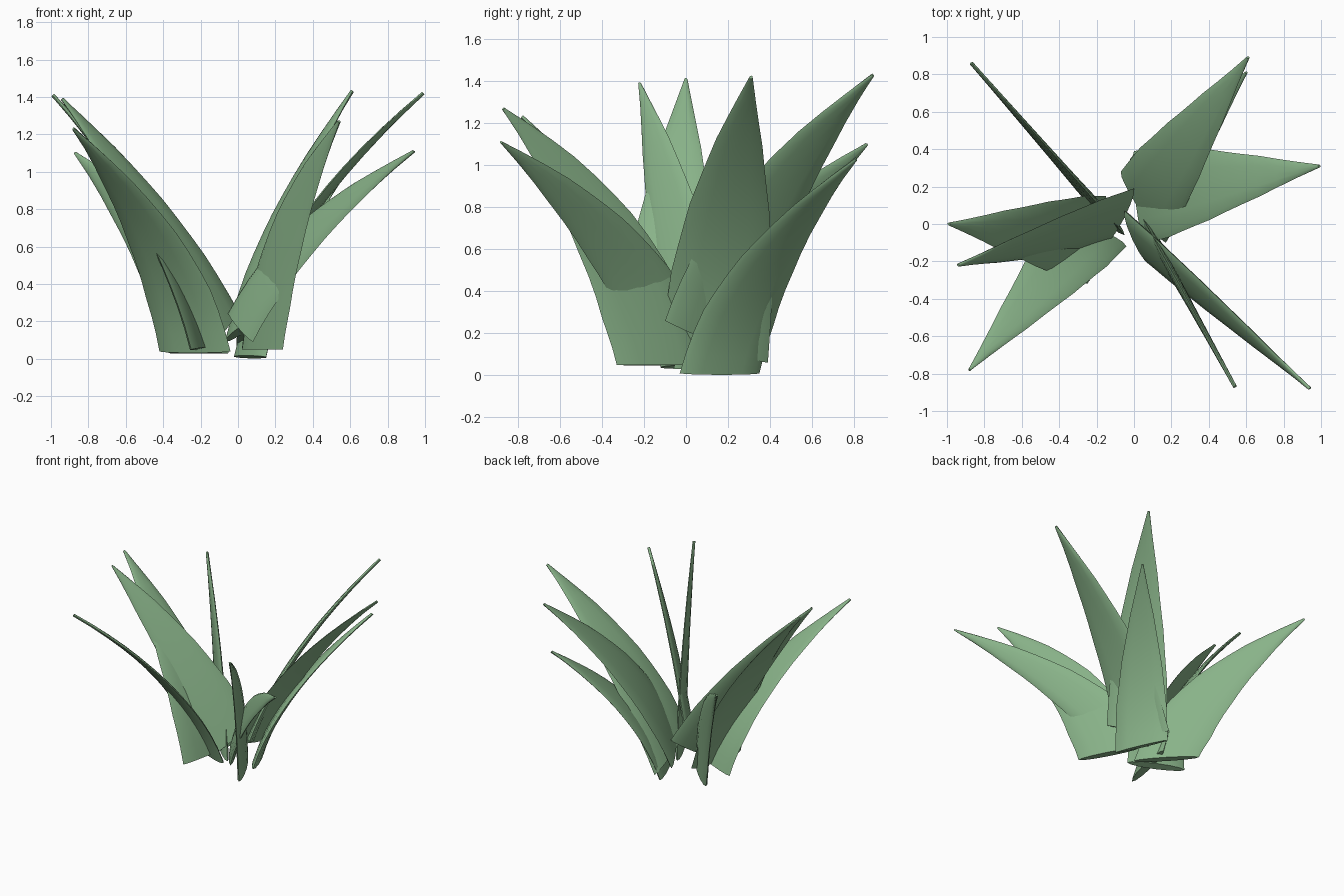
import bpy, bmesh, math
from mathutils import Vector

cube = bpy.data.objects.get("Cube")
if cube:
    bpy.data.objects.remove(cube, do_unlink=True)

# Leaf green
green = bpy.data.materials.new("leaf_green")
green.use_nodes = True
colour = (0.25, 0.45, 0.25, 1)
green.diffuse_color = colour
green.node_tree.nodes["Principled BSDF"].inputs["Base Color"].default_value = colour

STEPS, SIDES = 12, 12
BLADE_WIDTH = [(0, 1), (0.25, 0.94), (0.5, 0.74), (0.75, 0.43), (1, 0.03)]


def taper(t):
    """Share of the base width left at t along the blade."""
    for (t0, w0), (t1, w1) in zip(BLADE_WIDTH, BLADE_WIDTH[1:]):
        if t <= t1:
            return w0 + (w1 - w0) * (t - t0) / (t1 - t0)


def make_leaf(name, corner_a, corner_b, tip, lean):
    """Thin lens-section blade swept from a base edge, bending out to its tip."""
    a, b, tip = Vector(corner_a), Vector(corner_b), Vector(tip)
    base, across = (a + b) / 2, b - a
    reach = tip - base
    bend = base + Vector((reach.x * lean, reach.y * lean, reach.z * 0.52))
    bm = bmesh.new()
    rings = []
    for i in range(STEPS + 1):
        t = i / STEPS
        centre = base * (1 - t) ** 2 + bend * 2 * t * (1 - t) + tip * t * t
        along = ((bend - base) * (1 - t) + (tip - bend) * t).normalized()
        square = (across - along * across.dot(along)).normalized()
        side = across.normalized().lerp(square, min(1, t * 4)).normalized()
        normal = along.cross(side).normalized()
        half = across.length / 2 * taper(t)
        thick = 0.01 + 0.018 * (1 - t)
        ring = []
        for k in range(SIDES):
            ang = math.tau * k / SIDES
            offset = side * half * math.cos(ang) + normal * thick * math.sin(ang)
            ring.append(bm.verts.new(centre + offset))
        rings.append(ring)
    for low, high in zip(rings, rings[1:]):
        for k in range(SIDES):
            n = (k + 1) % SIDES
            bm.faces.new((low[k], low[n], high[n], high[k]))
    bm.faces.new(rings[0][::-1])
    bm.faces.new(rings[-1])
    bmesh.ops.recalc_face_normals(bm, faces=bm.faces)
    mesh = bpy.data.meshes.new(name)
    bm.to_mesh(mesh)
    bm.free()
    mesh.materials.append(green)
    leaf = bpy.data.objects.new(name, mesh)
    bpy.context.collection.objects.link(leaf)
    bpy.ops.object.select_all(action="DESELECT")
    leaf.select_set(True)
    bpy.context.view_layer.objects.active = leaf
    bpy.ops.object.shade_smooth_by_angle(angle=math.radians(50))


# Each leaf: two base corners, a tip and how far it leans out early
LEAVES = {
    "leaf_right_lower": ((-.15, .15, .06), (-.25, -.32, .05), (-.99, 0, 1.41), .23),
    "leaf_right_upper": ((0, .19, .26), (-.15, -.1, .06), (-.94, -.22, 1.39), .4),
    "leaf_front_right": ((-.42, .06, .04), (-.04, -.12, .04), (-.88, -.78, 1.23), .2),
    "leaf_back_right": ((-.37, .28, .03), (-.05, -.06, .03), (-.87, .86, 1.1), .2),
    "leaf_back_upper": ((-.07, .28, .09), (.17, -.1, .26), (.61, .89, 1.43), .26),
    "leaf_back_lower": ((-.02, .35, .01), (.15, -.03, .01), (.6, .81, 1.03), .2),
    "leaf_left": ((0, .39, .06), (.06, -.1, .22), (.99, .31, 1.42), .27),
    "leaf_front_left": ((-.05, .07, .25), (.08, -.21, .09), (.94, -.88, 1.11), .27),
    "leaf_front": ((.24, -.33, .05), (.02, .08, .05), (.54, -.87, 1.27), .19),
}
for name, (corner_a, corner_b, tip, lean) in LEAVES.items():
    make_leaf(name, corner_a, corner_b, tip, lean)
